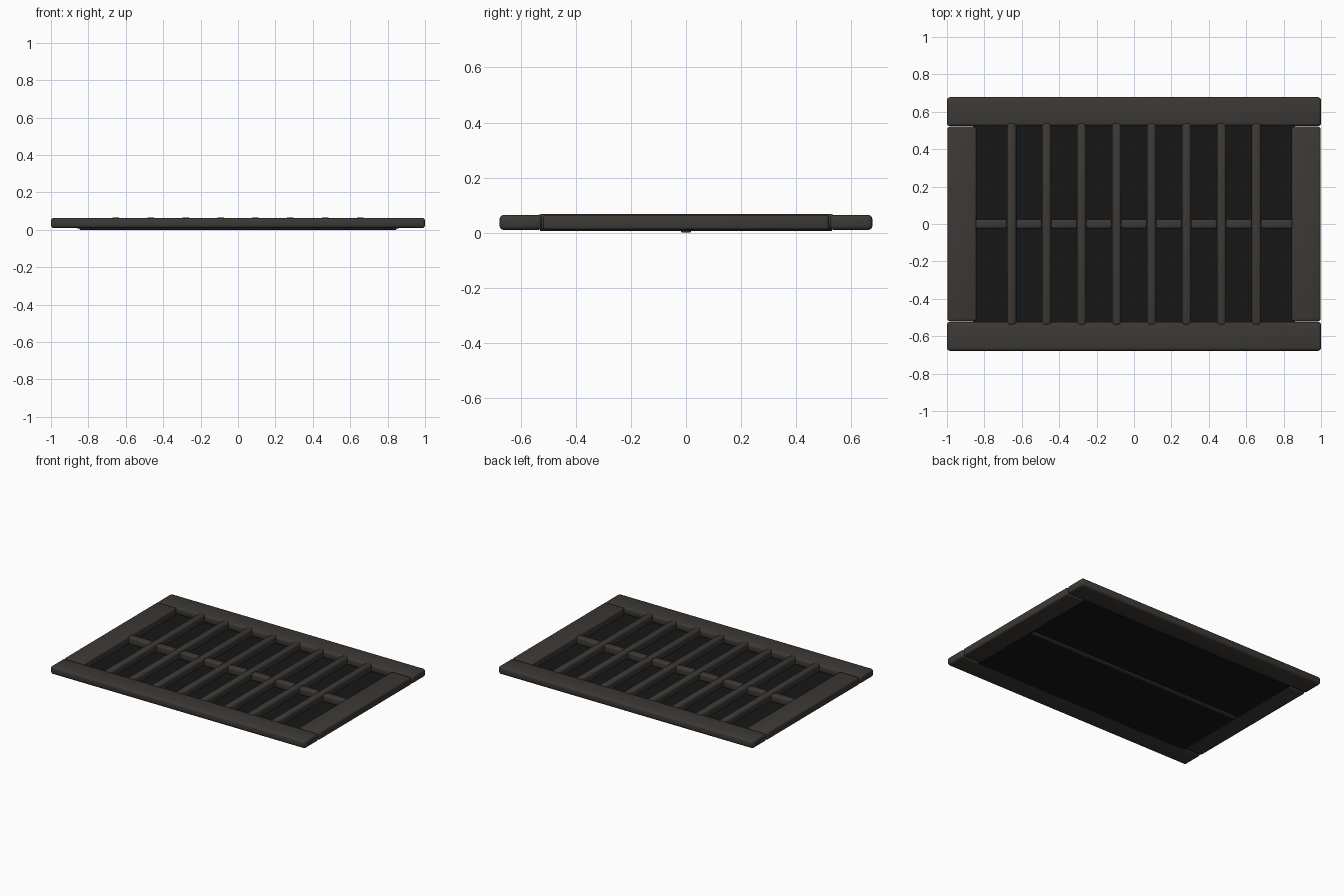
import bpy

if "Cube" in bpy.data.objects:
    bpy.data.objects.remove(bpy.data.objects["Cube"])


def material(name, color):
    m = bpy.data.materials.new(name)
    m.diffuse_color = (*color, 1)
    m.use_nodes = True
    m.node_tree.nodes["Principled BSDF"].inputs["Base Color"].default_value = m.diffuse_color
    return m


IRON = material("dark_iron", (0.045, 0.040, 0.035))
BLACK = material("black_backing", (0.008, 0.008, 0.008))


def block(name, x, y, z, bevel, mat=IRON):
    """Bevelled box given as (min, max) ranges."""
    bpy.ops.mesh.primitive_cube_add(size=1, location=[(a + b) / 2 for a, b in (x, y, z)])
    ob = bpy.context.object
    ob.name = name
    ob.scale = [b - a for a, b in (x, y, z)]
    bpy.ops.object.transform_apply(location=False, rotation=False, scale=True)
    ob.data.materials.append(mat)
    if bevel:
        mod = ob.modifiers.new("edge_bevel", 'BEVEL')
        mod.width = bevel
        mod.segments = 3
        bpy.ops.object.modifier_apply(modifier=mod.name)
        bpy.ops.object.shade_smooth_by_angle()
    return ob


# Outer frame: long rails, then side rails butted between them
block("back_rail", (-1, 1), (0.523, 0.678), (0.009, 0.064), 0.016)
block("front_rail", (-1, 1), (-0.678, -0.523), (0.009, 0.064), 0.016)
block("right_rail", (0.843, 0.998), (-0.52, 0.52), (0.009, 0.064), 0.012)
block("left_rail", (-0.998, -0.843), (-0.52, 0.52), (0.009, 0.064), 0.012)

# Thin dark panel behind the bars
block("backing_panel", (-0.86, 0.86), (-0.53, 0.53), (0.006, 0.014), 0, BLACK)

# Eight long bars running front to back
W = 0.025
centres = [(i - 3.5) * 0.187 for i in range(8)]
for i, cx in enumerate(centres):
    block(f"long_bar_{i + 1}", (cx - W, cx + W), (-0.543, 0.543), (0.010, 0.067), 0.016)

# Cross bar pieces fitted between the long bars
starts = [-0.848] + [c + W for c in centres]
ends = [c - W for c in centres] + [0.848]
for i, (a, b) in enumerate(zip(starts, ends)):
    block(f"cross_bar_{i + 1}", (a, b), (-W, W), (0.010, 0.063), 0.012)

# Continuous underside of the cross bar, showing below the panel
block("cross_bar_underside", (-0.848, 0.848), (-0.018, 0.018), (0.0, 0.02), 0.005)
